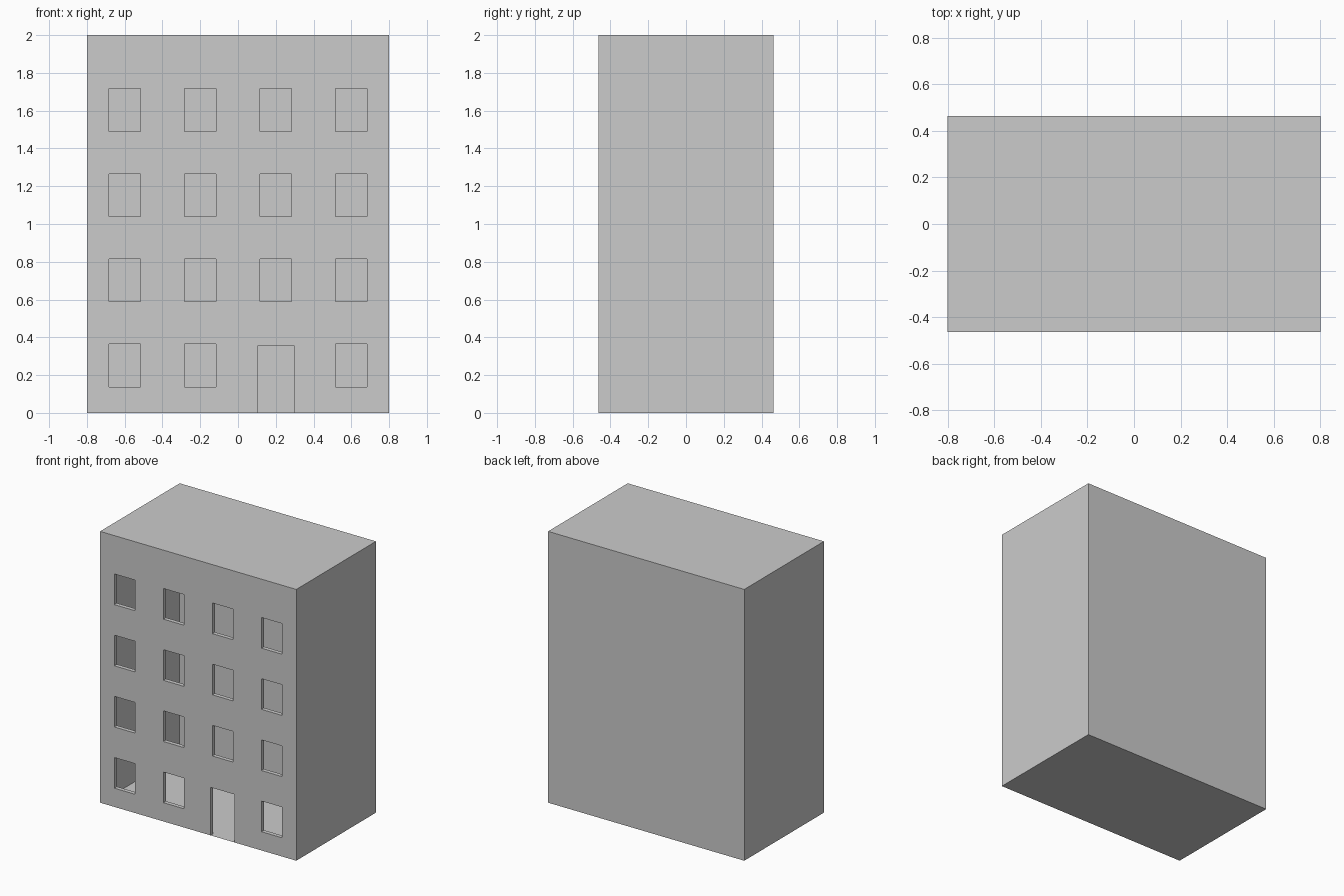
import bpy, bmesh

if "Cube" in bpy.data.objects:
    bpy.data.objects.remove(bpy.data.objects["Cube"])

W, D, H = 0.80, 0.464, 2.0   # half width, half depth, height
REVEAL = 0.03                # depth of window and door jambs

# Openings as (x0, x1, z0, z1): one door, windows on a 4 x 4 pattern
door = (0.102, 0.298, 0.0, 0.354)
openings = [door]
for row in range(4):
    for cx in (-0.6, -0.2, 0.2, 0.6):
        if row == 0 and cx == 0.2:
            continue
        z = 0.138 + 0.451 * row
        openings.append((cx - 0.084, cx + 0.084, z, z + 0.226))


def make_object(name, quads):
    bm = bmesh.new()
    for q in quads:
        bm.faces.new([bm.verts.new(p) for p in q])
    bmesh.ops.remove_doubles(bm, verts=bm.verts, dist=1e-5)
    mesh = bpy.data.meshes.new(name)
    bm.to_mesh(mesh)
    bm.free()
    obj = bpy.data.objects.new(name, mesh)
    bpy.context.collection.objects.link(obj)
    return obj


def front_rect(x0, x1, z0, z1):
    return [(x0, -D, z0), (x1, -D, z0), (x1, -D, z1), (x0, -D, z1)]


# Front wall: thin sheet split around the openings
xs = sorted({-W, W} | {round(v, 4) for o in openings for v in o[:2]})
zs = sorted({0.0, H} | {round(v, 4) for o in openings for v in o[2:]})
wall = []
for x0, x1 in zip(xs, xs[1:]):
    for z0, z1 in zip(zs, zs[1:]):
        cx, cz = (x0 + x1) / 2, (z0 + z1) / 2
        if not any(a < cx < b and c < cz < d for a, b, c, d in openings):
            wall.append(front_rect(x0, x1, z0, z1))

# Reveals: jambs, lintels and sills running inward from each opening
for o in openings:
    ring = front_rect(*o)
    for i in range(4):
        a, b = ring[i], ring[(i + 1) % 4]
        if a[2] == b[2] == 0.0:      # the door has no sill
            continue
        wall.append([a, b, (b[0], b[1] + REVEAL, b[2]), (a[0], a[1] + REVEAL, a[2])])
make_object("front_wall", wall)

# Shell: side walls, back wall, roof and floor around the hollow inside
make_object("building_shell", [
    [(W, -D, 0), (W, D, 0), (W, D, H), (W, -D, H)],
    [(-W, D, 0), (-W, -D, 0), (-W, -D, H), (-W, D, H)],
    [(W, D, 0), (-W, D, 0), (-W, D, H), (W, D, H)],
    [(-W, -D, H), (W, -D, H), (W, D, H), (-W, D, H)],
    [(-W, D, 0), (W, D, 0), (W, -D, 0), (-W, -D, 0)],
])
